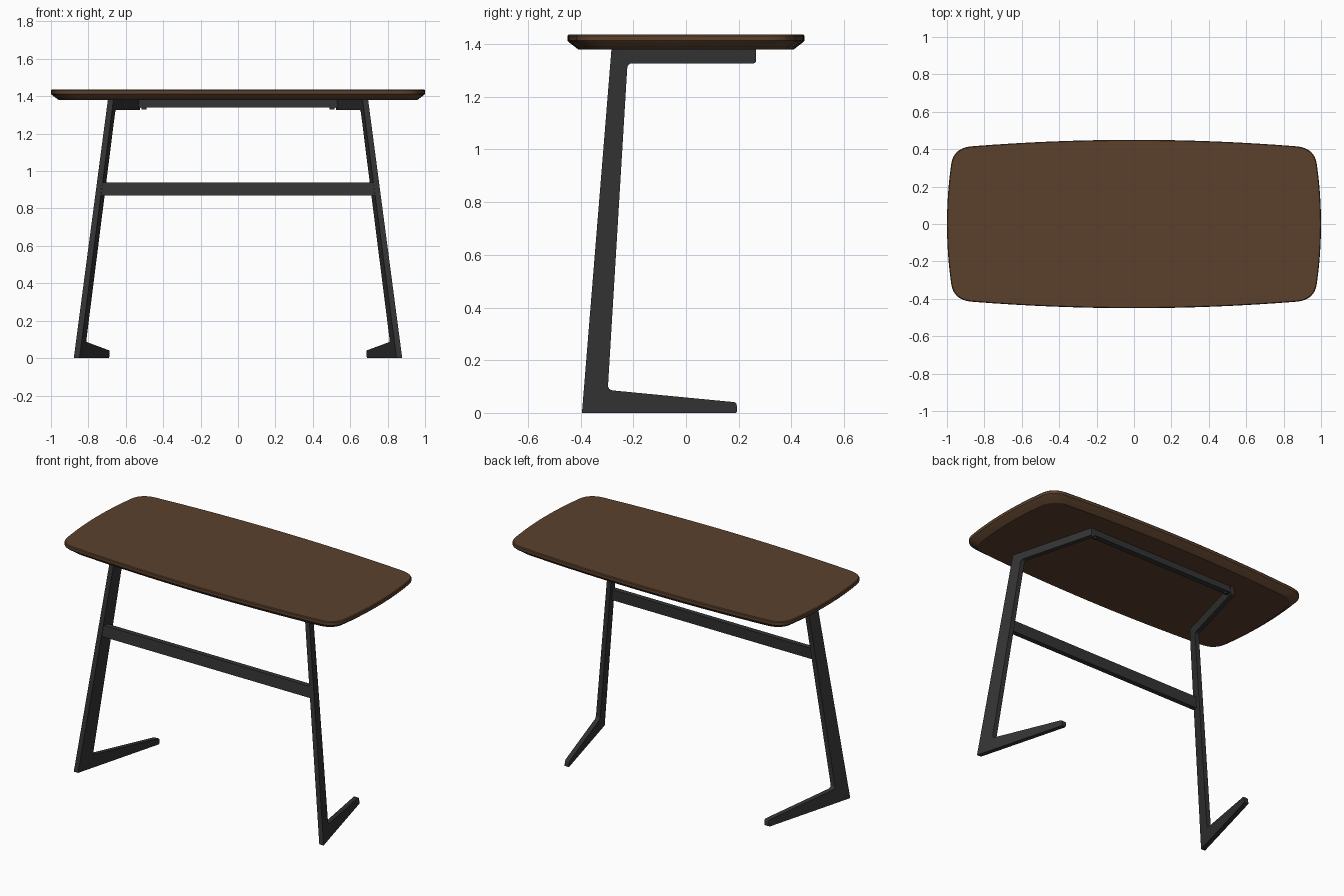
import bpy, bmesh
from mathutils import Vector

if "Cube" in bpy.data.objects:
    bpy.data.objects.remove(bpy.data.objects["Cube"])


def material(name, colour):
    mat = bpy.data.materials.new(name)
    mat.use_nodes = True
    mat.diffuse_color = colour
    bsdf = mat.node_tree.nodes["Principled BSDF"]
    bsdf.inputs["Base Color"].default_value = colour
    return mat


WOOD = material("walnut_wood", (0.105, 0.053, 0.026, 1))
METAL = material("dark_metal", (0.034, 0.034, 0.034, 1))


def finish(name, bm, mat, mirror=False):
    bmesh.ops.recalc_face_normals(bm, faces=bm.faces)
    mesh = bpy.data.meshes.new(name)
    bm.to_mesh(mesh)
    bm.free()
    mesh.materials.append(mat)
    obj = bpy.data.objects.new(name, mesh)
    bpy.context.collection.objects.link(obj)
    if mirror:
        obj.modifiers.new("Mirror", "MIRROR").use_mirror_merge = False
    bpy.ops.object.select_all(action="DESELECT")
    obj.select_set(True)
    bpy.context.view_layer.objects.active = obj
    bpy.ops.object.shade_smooth_by_angle(angle=0.5)
    return obj


def bridge(bm, loops):
    """Skin a stack of matching loops and cap both ends."""
    rings = [[bm.verts.new(p) for p in loop] for loop in loops]
    n = len(rings[0])
    for a, b in zip(rings, rings[1:]):
        for i in range(n):
            j = (i + 1) % n
            bm.faces.new((a[i], a[j], b[j], b[i]))
    bm.faces.new(rings[0][::-1])
    bm.faces.new(rings[-1])


def fillet(a, b, c, steps):
    """Curve from a to c that is pulled toward the corner b."""
    pts = []
    for i in range(steps + 1):
        t = i / steps
        pts.append(a * (1 - t) ** 2 + b * 2 * t * (1 - t) + c * t * t)
    return pts


def rounded(points):
    """Round each corner (u, v, radius) of a closed polygon."""
    out = []
    for i, (u, v, r) in enumerate(points):
        b = Vector((u, v))
        if r == 0:
            out.append(b)
            continue
        before = Vector(points[i - 1][:2])
        after = Vector(points[(i + 1) % len(points)][:2])
        out += fillet(b + (before - b).normalized() * r, b,
                      b + (after - b).normalized() * r, 4)
    return out


# Table top: bowed rectangle with soft corners and an undercut edge
long_side = lambda x: Vector((x, 0.45 - 0.046 * x * x))
short_side = lambda y: Vector((1 - 0.22 * y * y, y))
quarter = [long_side(0.87 * i / 8) for i in range(8)]
quarter += fillet(long_side(0.87), Vector((0.965, 0.407)), short_side(0.32), 8)
quarter += [short_side(0.32 * i / 6) for i in range(5, -1, -1)]
half = quarter + [Vector((p.x, -p.y)) for p in quarter[-2::-1]]
outline = half + [Vector((-p.x, p.y)) for p in half[-2:0:-1]]


def ring(inset, z):
    return [(p.x * (1 - inset), p.y * (1 - inset / 0.45), z) for p in outline]


bm = bmesh.new()
bridge(bm, [ring(0.042, 1.379), ring(0.004, 1.408), ring(0, 1.413),
            ring(0, 1.431), ring(0.004, 1.436)])
finish("table_top", bm, WOOD)

# Side frames: foot, leg and arm in one leaning plate, splayed toward the front
profile = rounded([
    (-0.395, 0, 0), (0.194, 0, 0.008), (0.192, 0.04, 0.012),
    (-0.297, 0.087, 0.02), (-0.222, 1.327, 0.02), (0.266, 1.327, 0.01),
    (0.266, 1.38, 0), (-0.283, 1.38, 0)])


def frame_x(y, z):
    return 0.878 - 0.27 * (y + 0.395) - 0.11 * z


bm = bmesh.new()
bridge(bm, [[(frame_x(y, z) - inset, y, z) for y, z in profile]
            for inset in (0.03, 0)])
finish("side_frames", bm, METAL, mirror=True)


def bar(name, y0, y1, z0, z1, lean):
    """Crosswise bar whose ends stop inside the side frames."""
    loops = []
    for s in (-1, 1):
        loop = []
        for y, z in ((y0, z0), (y1, z0), (y1, z1), (y0, z1)):
            y += lean * (z - z0)
            loop.append((s * (frame_x(y, z) - 0.015), y, z))
        loops.append(loop)
    bm = bmesh.new()
    bridge(bm, loops)
    finish(name, bm, METAL)


bar("stretcher", -0.322, -0.29, 0.87, 0.94, 0.081)
bar("top_rail", 0.225, 0.262, 1.339, 1.38, 0)

# Small bolts under the top rail
bm = bmesh.new()
bmesh.ops.create_cone(bm, cap_ends=True, segments=16, radius1=0.013,
                      radius2=0.013, depth=0.012)
bmesh.ops.translate(bm, verts=bm.verts, vec=(0.503, 0.243, 1.335))
finish("rail_bolts", bm, METAL, mirror=True)
